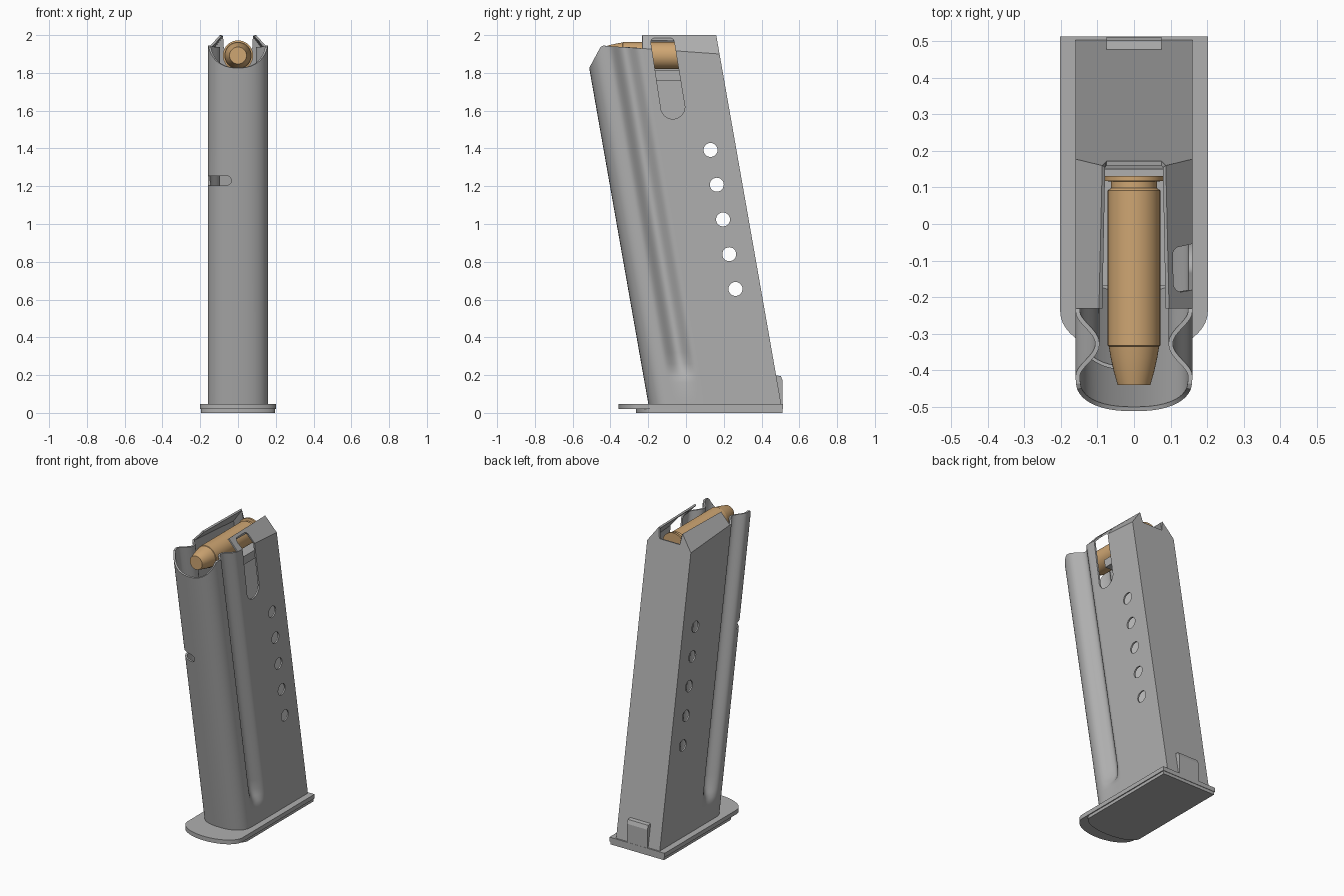
import bpy, bmesh
from math import sin, cos, pi, radians

cube = bpy.data.objects.get("Cube")
if cube:
    bpy.data.objects.remove(cube, do_unlink=True)

LEAN = 0.176  # backward slope of the whole tube


def material(name, rgb):
    m = bpy.data.materials.new(name)
    m.use_nodes = True
    m.diffuse_color = (*rgb, 1)
    m.node_tree.nodes["Principled BSDF"].inputs["Base Color"].default_value = (*rgb, 1)
    return m


steel = material("grey steel", (0.43, 0.43, 0.43))
brass = material("brass", (0.62, 0.38, 0.17))


def finish(name, bm, mat, recalc=True):
    if recalc:
        bmesh.ops.recalc_face_normals(bm, faces=bm.faces)
    me = bpy.data.meshes.new(name)
    bm.to_mesh(me)
    bm.free()
    me.materials.append(mat)
    ob = bpy.data.objects.new(name, me)
    bpy.context.collection.objects.link(ob)
    return ob


def activate(ob):
    bpy.ops.object.select_all(action='DESELECT')
    ob.select_set(True)
    bpy.context.view_layer.objects.active = ob


def smooth(ob, angle=30):
    activate(ob)
    bpy.ops.object.shade_smooth_by_angle(angle=radians(angle))


def prism(name, outline, axis, lo, hi, mat=steel):
    """Extrude a 2D outline along an axis (0 x, 1 y, 2 z)."""
    bm = bmesh.new()

    def place(p, d):
        c = list(p)
        c.insert(axis, d)
        return bm.verts.new(c)
    a = [place(p, lo) for p in outline]
    b = [place(p, hi) for p in outline]
    bm.faces.new(a)
    bm.faces.new(b)
    for i in range(len(a)):
        j = (i + 1) % len(a)
        bm.faces.new((a[i], a[j], b[j], b[i]))
    return finish(name, bm, mat)


def arc(cx, cy, rx, ry, start, end, n):
    return [(cx + rx * cos(radians(start + (end - start) * i / n)),
             cy + ry * sin(radians(start + (end - start) * i / n))) for i in range(n + 1)]


# Tube cross-section: rounded front, side groove, square back
def section(depth):
    half = [(0.16 * cos(a) ** 0.85 if i else 0, -0.075 - 0.116 * abs(sin(a)) ** 0.85)
            for i, a in enumerate(radians(-90 + 90 * k / 12) for k in range(12))]
    for k in range(17):
        t = k / 16
        half.append((0.16 - depth * sin(pi * t) ** 2, -0.075 + 0.175 * t))
    half += [(0.16, 0.108), (0.16, 0.512)]
    return half + [(-x, y) for x, y in reversed(half[1:])]


def rim_height(y0):
    y = y0 - 0.334
    return min(1.945 - 0.073 * (y + 0.44), 1.84 + 1.4 * (y + 0.515))


# Tube sheet with feed lips
bm = bmesh.new()
rings = []
levels = [(0.04, 0), (0.16, 0), (0.19, 0.01), (0.22, 0.03), (0.26, 0.047), (0.32, 0.054), (None, 0.054)]
for z, depth in levels:
    ring = []
    for x, y0 in section(depth):
        h = rim_height(y0) if z is None else z
        ring.append(bm.verts.new((x, y0 - LEAN * h, h)))
    rings.append(ring)
for a, b in zip(rings, rings[1:]):
    for i in range(len(a)):
        j = (i + 1) % len(a)
        bm.faces.new((a[i], a[j], b[j], b[i]))
top = rings[-1]
k = 30  # index of the back left corner
fl, bl, br, fr = top[k - 1:k + 3]


def leaned(x, z):
    return bm.verts.new((x, 0.512 - LEAN * z, z))


lip_l, notch_l, notch_r, lip_r = leaned(0.087, 2), leaned(0.075, 1.93), leaned(-0.075, 1.93), leaned(-0.087, 2)
tip_l = bm.verts.new((0.096, fl.co.y, 2))
tip_r = bm.verts.new((-0.096, fl.co.y, 2))
bm.faces.new((fl, bl, lip_l, tip_l))
bm.faces.new((br, fr, tip_r, lip_r))
bm.faces.new((bl, br, lip_r, notch_r, notch_l, lip_l))
body = finish("magazine_tube", bm, steel, recalc=False)
activate(body)
wall = body.modifiers.new("wall", 'SOLIDIFY')
wall.thickness = 0.012
wall.offset = -1
bpy.ops.object.modifier_apply(modifier="wall")

# Cutters: round sight holes, side slot, front catch notch
cutters = []
for i in range(5):
    cutters.append(prism("hole_cutter", arc(0.13 + 0.033 * i, 1.392 - 0.184 * i, 0.037, 0.037, 0, 345, 23),
                         0, -0.3, 0.3))
slot = arc(-0.07, 1.62, 0.064, 0.064, 180, 360, 16)
slot += arc(-0.085, 1.962, 0.023, 0.023, 0, 90, 5) + arc(-0.163, 1.962, 0.023, 0.023, 90, 180, 5)
cutters.append(prism("slot_cutter", slot, 0, 0.105, 0.3))
notch = [(-0.3, 1.205)] + arc(-0.06, 1.23, 0.025, 0.025, -90, 90, 10) + [(-0.3, 1.255)]
cutters.append(prism("notch_cutter", notch, 1, -0.6, -0.31))
for c in cutters:
    activate(body)
    cut = body.modifiers.new("cut", 'BOOLEAN')
    cut.operation = 'DIFFERENCE'
    cut.solver = 'EXACT'
    cut.object = c
    bpy.ops.object.modifier_apply(modifier="cut")
    bpy.data.objects.remove(c, do_unlink=True)
smooth(body)


# Base plate in two layers with a rounded front
def base_outline(w, front, back, bulge):
    return arc(0, front, w, bulge, 180, 360, 24) + [(w, back), (-w, back)]


smooth(prism("base_plate", base_outline(0.202, -0.24, 0.513, 0.118), 2, 0.02, 0.048))
smooth(prism("base_underside", base_outline(0.196, -0.18, 0.51, 0.085), 2, 0, 0.02))

# Rear locking tab and the follower under the round
prism("rear_tab", [(0.465, 0.2), (0.502, 0.195), (0.512, 0.17), (0.512, 0.04), (0.465, 0.04)], 0, -0.075, 0.075)
prism("follower", [(-0.17, 1.815), (0.15, 1.815), (0.16, 1.76), (-0.16, 1.76)], 0, -0.09, 0.09)

# Round, turned about the y axis
profile = [(0.045, -0.44), (0.055, -0.405), (0.064, -0.365), (0.069, -0.335), (0.072, -0.333), (0.072, 0.092),
           (0.063, 0.098), (0.063, 0.116), (0.08, 0.118), (0.08, 0.132)]
bm = bmesh.new()
N = 40
loops = [[bm.verts.new((r * cos(2 * pi * i / N), y, 1.892 + r * sin(2 * pi * i / N))) for i in range(N)]
         for r, y in profile]
for a, b in zip(loops, loops[1:]):
    for i in range(N):
        j = (i + 1) % N
        bm.faces.new((a[i], a[j], b[j], b[i]))
bm.faces.new(loops[0])
bm.faces.new(loops[-1])
smooth(finish("round", bm, brass), 25)
